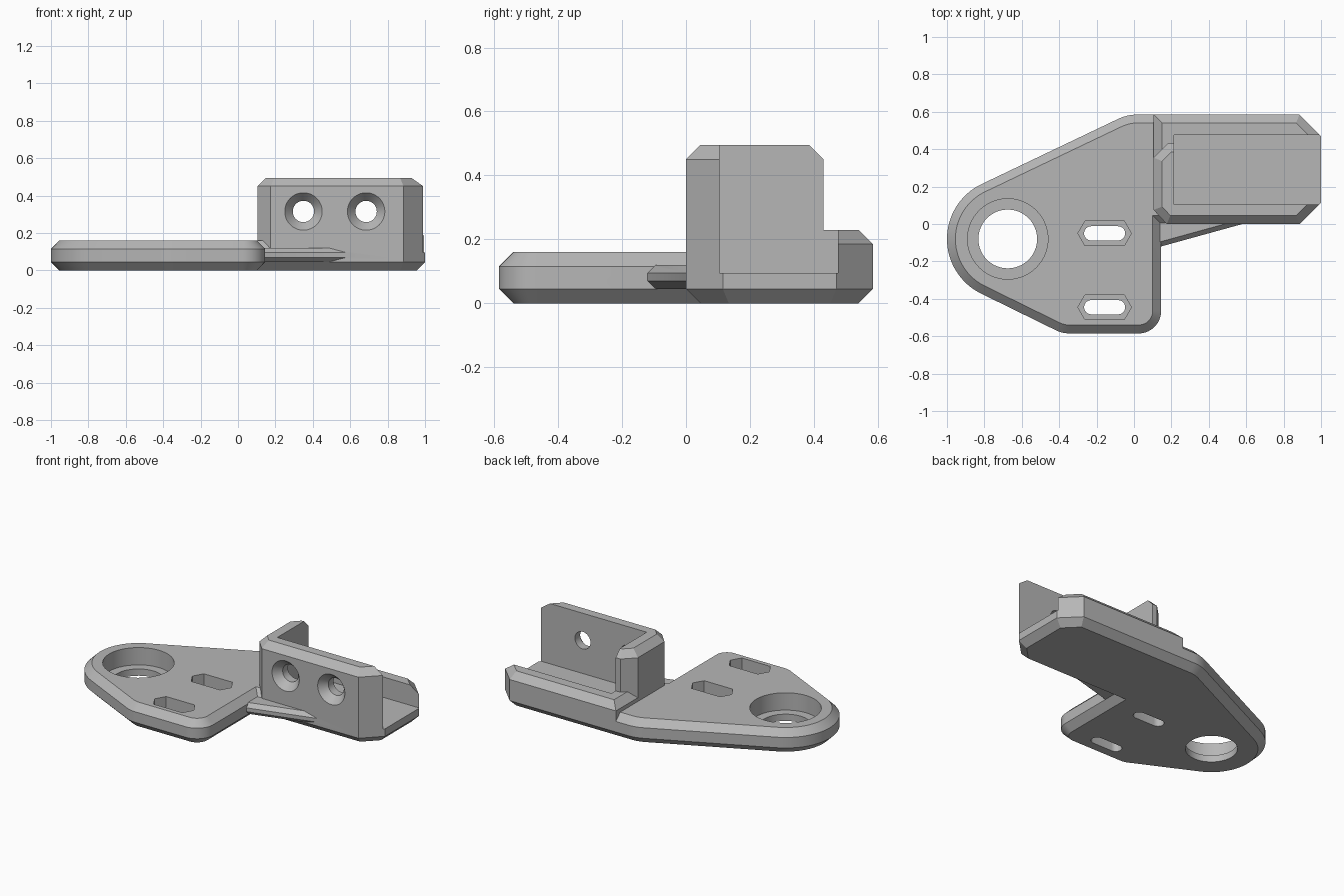
import bpy, bmesh, math
from mathutils import Vector, Matrix

if "Cube" in bpy.data.objects:
    bpy.data.objects.remove(bpy.data.objects["Cube"])

grey = bpy.data.materials.new("plain grey")
grey.diffuse_color = (0.47, 0.47, 0.47, 1)
grey.use_nodes = True
grey.node_tree.nodes["Principled BSDF"].inputs["Base Color"].default_value = grey.diffuse_color


def inset(pts, d):
    """Mitred inward offset of a counter-clockwise outline."""
    out, n = [], len(pts)
    for i in range(n):
        a, b, c = pts[i - 1], pts[i], pts[(i + 1) % n]
        e1, e2 = (b - a).normalized(), (c - b).normalized()
        n1, n2 = Vector((-e1.y, e1.x)), Vector((-e2.y, e2.x))
        out.append(b + (n1 + n2) * (d / (1 + n1.dot(n2))))
    return out


def make(name, bm):
    bmesh.ops.recalc_face_normals(bm, faces=bm.faces)
    me = bpy.data.meshes.new(name)
    bm.to_mesh(me)
    bm.free()
    me.materials.append(grey)
    ob = bpy.data.objects.new(name, me)
    bpy.context.collection.objects.link(ob)
    return ob


def prism(name, pts, z0, z1, bottom=0.0, top=0.0):
    """Extruded outline with chamfered bottom and top edges."""
    pts = [Vector(p) for p in pts]
    levels = []
    if bottom:
        levels.append((z0, bottom))
    levels += [(z0 + bottom, 0), (z1 - top, 0)]
    if top:
        levels.append((z1, top))
    bm = bmesh.new()
    rings = [[bm.verts.new((p.x, p.y, z)) for p in (inset(pts, d) if d else pts)]
             for z, d in levels]
    n = len(pts)
    for a, b in zip(rings, rings[1:]):
        for i in range(n):
            j = (i + 1) % n
            bm.faces.new((a[i], a[j], b[j], b[i]))
    bm.faces.new(rings[0][::-1])
    bm.faces.new(rings[-1])
    return make(name, bm)


def arc(cx, cy, r, a0, a1, n):
    return [(cx + r * math.cos(math.radians(a0 + (a1 - a0) * i / n)),
             cy + r * math.sin(math.radians(a0 + (a1 - a0) * i / n))) for i in range(n + 1)]


def cone(name, r1, r2, depth, matrix):
    bm = bmesh.new()
    bmesh.ops.create_cone(bm, cap_ends=True, segments=64, radius1=r1, radius2=r2,
                          depth=depth, matrix=matrix)
    return make(name, bm)


def boolean(target, other, op):
    other.hide_render = True
    m = target.modifiers.new(op, 'BOOLEAN')
    m.operation, m.object, m.solver = op, other, 'EXACT'
    bpy.context.view_layer.objects.active = target
    bpy.ops.object.modifier_apply(modifier=m.name)
    bpy.data.objects.remove(other)


C = 0.045    # chamfer size
T = 25.5     # taper angle of the plate sides
CX, CY = -0.675, -0.08

# base plate: rounded nose, tapering sides, long arm to the right
outline = (arc(CX, CY, 0.325, 90 + T, 270 - T, 32)
           + arc(-0.345, -0.42, 0.165, 270 - T, 270, 6)
           + arc(0.025, -0.465, 0.12, 270, 360, 14)
           + [(0.145, 0), (0.885, 0), (1, 0.115), (1, 0.47), (0.885, 0.585)]
           + arc(0.018, 0.345, 0.24, 90, 90 + T, 8))
body = prism("bracket_body", outline, 0, 0.16, C, C)

# low back lip and tall front block, both raised from the arm
lip = prism("lip", [(0.105, 0.2), (1, 0.2), (1, 0.47), (0.885, 0.585), (0.105, 0.585)],
            0.06, 0.23, 0, C)
tall = prism("tall_block", [(0.105, 0.075), (0.175, 0), (0.885, 0), (1, 0.115),
                            (1, 0.43), (0.18, 0.43), (0.105, 0.355)], 0.06, 0.495, 0, C)
# thin gusset in the inner corner
gusset = prism("gusset", [(0.09, -0.12), (0.145, -0.12), (0.58, 0), (0.58, 0.05), (0.09, 0.05)],
               0.045, 0.12, 0.025, 0.025)
for part in (lip, tall, gusset):
    boolean(body, part, 'UNION')

# tray pocket, open at the right end
boolean(body, prism("pocket", [(0.215, 0.105), (1.2, 0.105), (1.2, 0.475), (0.215, 0.475)],
                    0.095, 0.7), 'DIFFERENCE')

# stepped round hole in the nose
boolean(body, cone("bore", 0.157, 0.157, 0.6, Matrix.Translation((CX, CY, 0))), 'DIFFERENCE')
boolean(body, cone("counterbore", 0.215, 0.215, 0.4, Matrix.Translation((CX, CY, 0.245))), 'DIFFERENCE')

# slots with pointed recesses
for y in (-0.05, -0.445):
    slot = arc(-0.085, y, 0.038, -90, 90, 12) + arc(-0.229, y, 0.038, 90, 270, 12)
    boolean(body, prism("slot", slot, -0.1, 0.3), 'DIFFERENCE')
    recess = [(-0.30, y), (-0.262, y - 0.066), (-0.052, y - 0.066),
              (-0.014, y), (-0.052, y + 0.066), (-0.262, y + 0.066)]
    boolean(body, prism("recess", recess, 0.06, 0.3), 'DIFFERENCE')

# countersunk screw holes through the front wall
turn = Matrix.Rotation(math.radians(-90), 4, 'X')   # cone axis along +y
for x in (0.35, 0.685):
    boolean(body, cone("screw_hole", 0.057, 0.057, 0.3,
                       Matrix.Translation((x, 0.05, 0.315)) @ turn), 'DIFFERENCE')
    boolean(body, cone("countersink", 0.143, 0.057, 0.1,
                       Matrix.Translation((x, 0, 0.315)) @ turn), 'DIFFERENCE')

# smooth curved walls, crisp chamfers
bpy.ops.object.select_all(action='DESELECT')
body.select_set(True)
bpy.context.view_layer.objects.active = body
bpy.ops.object.shade_smooth_by_angle(angle=math.radians(20))
